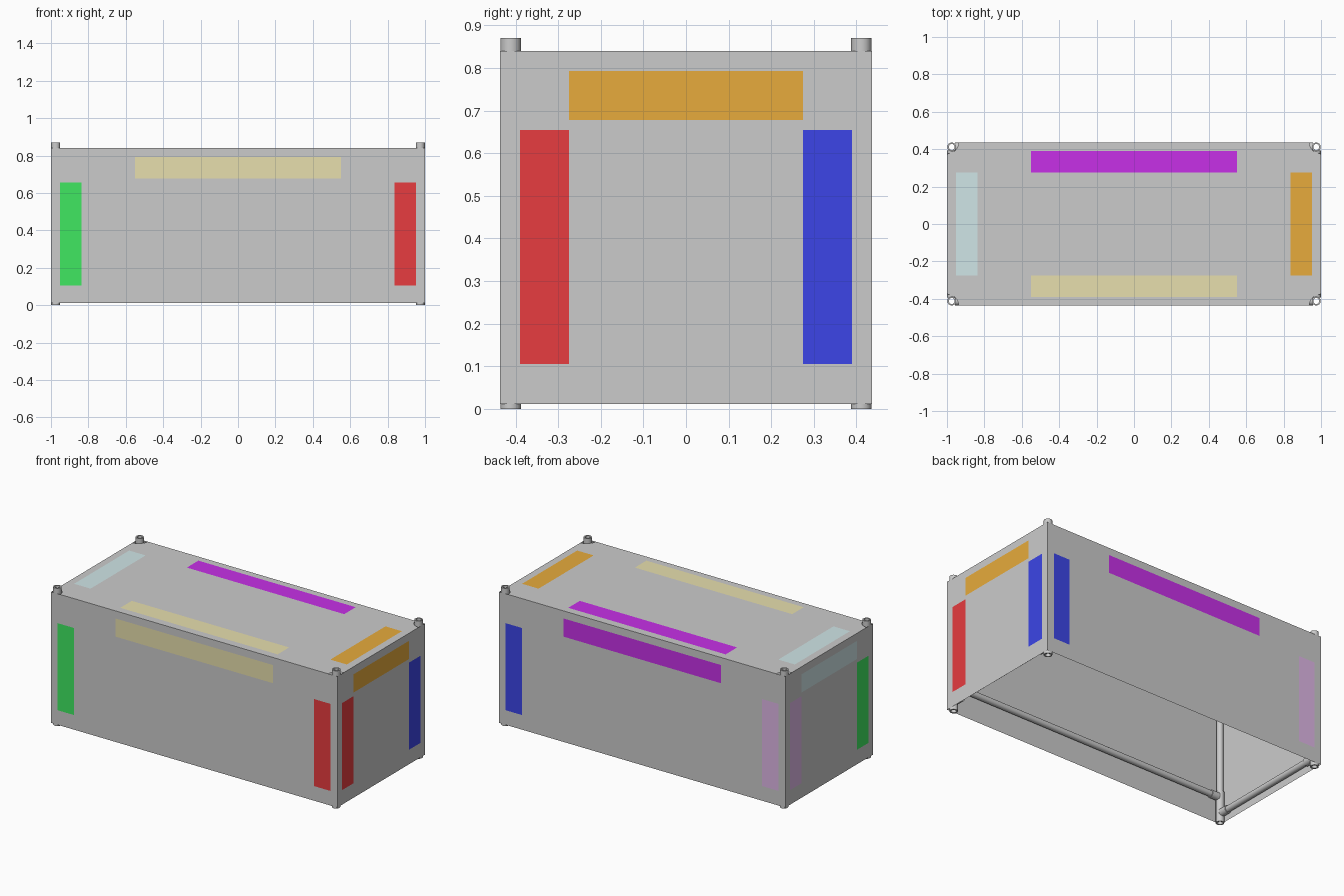
import bpy, bmesh, math
from mathutils import Vector, Matrix

if "Cube" in bpy.data.objects:
    bpy.data.objects.remove(bpy.data.objects["Cube"])

HX, HY = 1.0, 0.437            # half length and half depth
Z0, Z1, TOP = 0.012, 0.84, 0.87
PX, PY = HX - 0.0255, HY - 0.0255   # post axis
R_POST, R_FIT, R_IN = 0.019, 0.024, 0.016
SEG = 24


def finish(name, bm, color=None, smooth=False):
    me = bpy.data.meshes.new(name)
    bm.to_mesh(me)
    bm.free()
    ob = bpy.data.objects.new(name, me)
    bpy.context.collection.objects.link(ob)
    if color:
        me.materials.append(color)
    if smooth:
        bpy.context.view_layer.objects.active = ob
        ob.select_set(True)
        bpy.ops.object.shade_smooth_by_angle(angle=math.radians(40))
        ob.select_set(False)
    return ob


def add_tube(bm, a, b, r_out, r_in=R_IN):
    """Hollow round tube running from a to b."""
    a, b = Vector(a), Vector(b)
    d = b - a
    rot = d.to_track_quat('Z', 'Y').to_matrix().to_4x4()
    m = Matrix.Translation(a) @ rot
    rings = []
    for r, z in ((r_out, 0), (r_out, d.length), (r_in, d.length), (r_in, 0)):
        rings.append([bm.verts.new(m @ Vector((r * math.cos(t), r * math.sin(t), z)))
                      for t in (2 * math.pi * i / SEG for i in range(SEG))])
    for k in range(4):
        p, q = rings[k], rings[(k + 1) % 4]
        for i in range(SEG):
            j = (i + 1) % SEG
            bm.faces.new((p[i], p[j], q[j], q[i]))


def sheet(name, pts, color=None):
    bm = bmesh.new()
    bm.faces.new([bm.verts.new(p) for p in pts])
    return finish(name, bm, color)


# Side panels, outward facing
sheet("front_panel", [(-HX, -HY, Z0), (HX, -HY, Z0), (HX, -HY, Z1), (-HX, -HY, Z1)])
sheet("back_panel", [(HX, HY, Z0), (-HX, HY, Z0), (-HX, HY, Z1), (HX, HY, Z1)])
sheet("right_panel", [(HX, -HY, Z0), (HX, HY, Z0), (HX, HY, Z1), (HX, -HY, Z1)])
sheet("left_panel", [(-HX, HY, Z0), (-HX, -HY, Z0), (-HX, -HY, Z1), (-HX, HY, Z1)])

# Top panel with a round notch at every corner
notch, outline = 0.062, []
for cx, cy, start in ((HX, HY, 270), (-HX, HY, 0), (-HX, -HY, 90), (HX, -HY, 180)):
    for i in range(9):
        t = math.radians(start - 90 * i / 8)
        outline.append((cx + notch * math.cos(t), cy + notch * math.sin(t), Z1))
sheet("top_panel", outline)

# Corner posts, fittings and their sockets
ZX, ZY, FIT = 0.165, 0.06, 0.2     # long rail height, short rail height, sleeve length
for sx, xn in ((-1, "left"), (1, "right")):
    for sy, yn in ((-1, "front"), (1, "back")):
        x, y = sx * PX, sy * PY
        bm = bmesh.new()
        add_tube(bm, (x, y, 0.01), (x, y, TOP - 0.01), R_POST)
        finish(f"{yn}_{xn}_post", bm, smooth=True)
        for flip, zn in ((False, "bottom"), (True, "top")):
            h = (lambda z: TOP - z) if flip else (lambda z: z)
            bm = bmesh.new()
            add_tube(bm, (x, y, min(h(0), h(FIT))), (x, y, max(h(0), h(FIT))), R_FIT)
            add_tube(bm, (x - sx * 0.018, y, h(ZX)), (x - sx * 0.07, y, h(ZX)), R_FIT)
            add_tube(bm, (x, y - sy * 0.018, h(ZY)), (x, y - sy * 0.07, h(ZY)), R_FIT)
            finish(f"{yn}_{xn}_{zn}_fitting", bm, smooth=True)

# Horizontal rails between the fittings
for zx, zy, zn in ((ZX, ZY, "bottom"), (TOP - ZX, TOP - ZY, "top")):
    for s, yn, xn in ((-1, "front", "left"), (1, "back", "right")):
        bm = bmesh.new()
        add_tube(bm, (-PX + 0.02, s * PY, zx), (PX - 0.02, s * PY, zx), R_POST)
        finish(f"{yn}_{zn}_rail", bm, smooth=True)
        bm = bmesh.new()
        add_tube(bm, (s * PX, -PY + 0.02, zy), (s * PX, PY - 0.02, zy), R_POST)
        finish(f"{xn}_{zn}_rail", bm, smooth=True)

# Colours for the edge markers
COLORS = {"red": (0.8, 0.045, 0.05), "green": (0.05, 0.8, 0.12), "blue": (0.045, 0.06, 0.8),
          "pink": (0.74, 0.48, 0.8), "orange": (0.8, 0.41, 0.045), "purple": (0.57, 0.03, 0.8),
          "yellow": (0.8, 0.74, 0.42), "teal": (0.63, 0.79, 0.8)}
mats = {}
for n, c in COLORS.items():
    mats[n] = bpy.data.materials.new(n)
    mats[n].diffuse_color = (*c, 1)

E = 0.0015                       # marker stand-off from the panel
IN, OUT = 0.162, 0.047           # marker band, measured from the panel edge
ZA, ZB = 0.105, 0.655            # upright marker heights
ZC, ZD = Z1 - IN, Z1 - OUT       # level marker heights


def marker(name, color, axis, at, u, v):
    """Flat strip facing along an axis; u and v are ranges on the other two axes."""
    pts = []
    for a, b in ((u[0], v[0]), (u[1], v[0]), (u[1], v[1]), (u[0], v[1])):
        p = [a, b]
        p.insert(axis, at)
        pts.append(p)
    if (at < 0) != (axis == 1):
        pts.reverse()
    sheet(name, pts, mats[color])


def band(h, s):
    return sorted((s * (h - IN), s * (h - OUT)))


# Upright markers on both faces of each vertical edge
for sx, sy, c in ((-1, -1, "green"), (1, -1, "red"), (1, 1, "blue"), (-1, 1, "pink")):
    marker(f"{c}_upright_marker_long_side", c, 1, sy * (HY + E), band(HX, sx), (ZA, ZB))
    marker(f"{c}_upright_marker_short_side", c, 0, sx * (HX + E), band(HY, sy), (ZA, ZB))

# Level markers on both faces of each top edge
for s, cy, cx in ((-1, "yellow", "teal"), (1, "purple", "orange")):
    marker(f"{cy}_side_marker", cy, 1, s * (HY + E), (-0.55, 0.55), (ZC, ZD))
    marker(f"{cy}_top_marker", cy, 2, Z1 + E, (-0.55, 0.55), band(HY, s))
    marker(f"{cx}_side_marker", cx, 0, s * (HX + E), (-0.275, 0.275), (ZC, ZD))
    marker(f"{cx}_top_marker", cx, 2, Z1 + E, band(HX, s), (-0.275, 0.275))

for m in bpy.data.materials:
    if m.users and not m.is_grease_pencil:
        m.use_nodes = True
        m.node_tree.nodes["Principled BSDF"].inputs["Base Color"].default_value = m.diffuse_color
